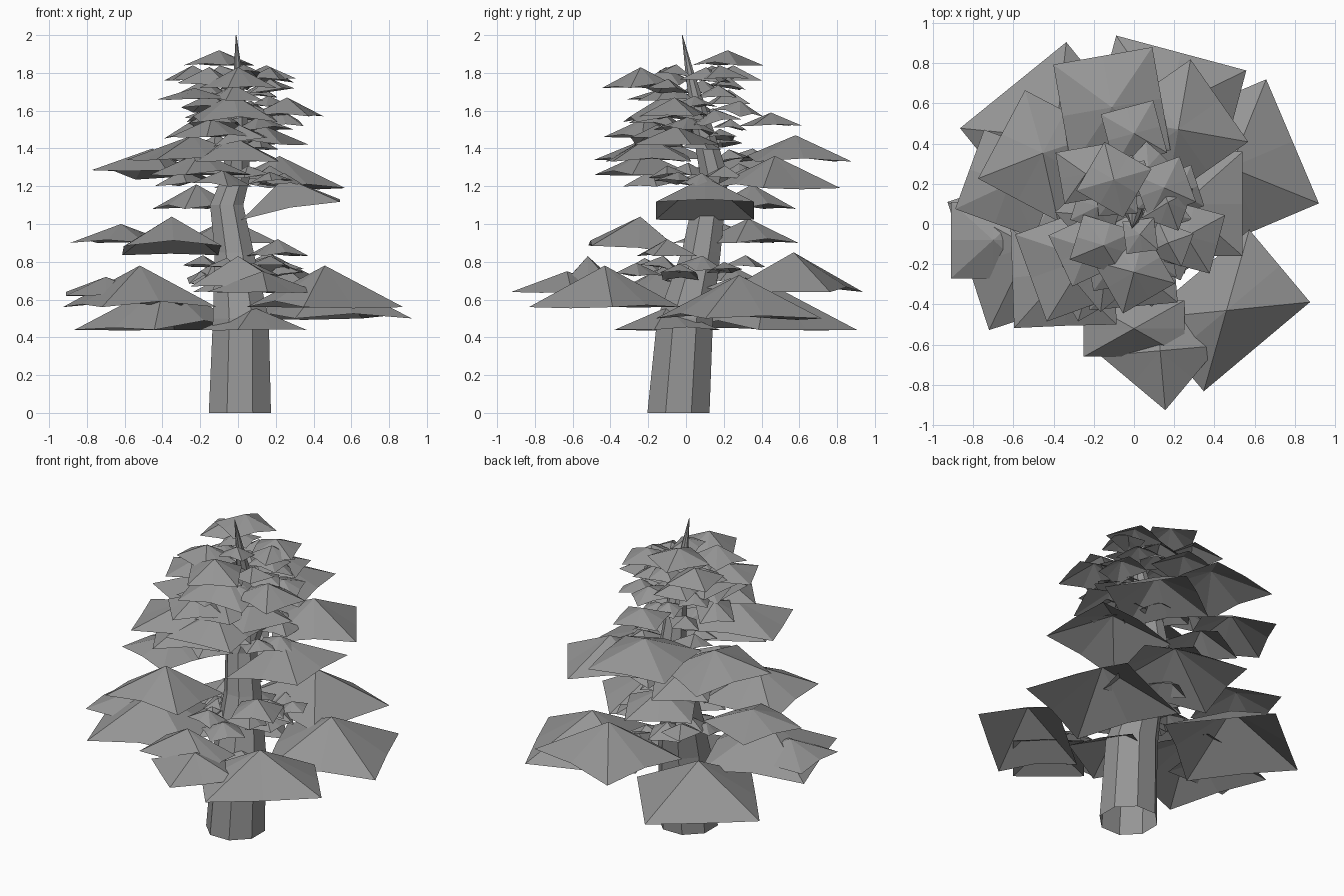
import bpy
import bmesh
import math
import random
from mathutils import Matrix, Vector

random.seed(7)
if "Cube" in bpy.data.objects:
    bpy.data.objects.remove(bpy.data.objects["Cube"])

# One plain grey for bark and foliage
grey = bpy.data.materials.new("plain_grey")
grey.use_nodes = True
grey.diffuse_color = (0.3, 0.3, 0.3, 1)
grey.node_tree.nodes["Principled BSDF"].inputs["Base Color"].default_value = grey.diffuse_color


def make_object(name, bm):
    mesh = bpy.data.meshes.new(name)
    bm.to_mesh(mesh)
    bm.free()
    mesh.materials.append(grey)
    obj = bpy.data.objects.new(name, mesh)
    bpy.context.collection.objects.link(obj)


def add_pad(bm, x, y, z, length, width, angle, rise, lift=0.0):
    """Folded rectangular leaf sheet: raised centre, eight rim points, far end lifted."""
    place = (Matrix.Translation((x, y, z)) @ Matrix.Rotation(math.radians(angle), 4, "Z")
             @ Matrix.Rotation(-lift, 4, "Y"))
    rim = []
    for i in range(8):
        turn = i * math.pi / 4
        u, v = round(math.cos(turn)), round(math.sin(turn))
        fold = random.uniform(-0.05, 0.25) * rise if i % 2 == 0 else 0
        rim.append(bm.verts.new(place @ Vector((u * length / 2, v * width / 2, fold))))
    peak = bm.verts.new(place @ Vector((0, 0, rise)))
    for i in range(8):
        bm.faces.new((peak, rim[i], rim[(i + 1) % 8]))


def add_random_pad(bm, turn, reach, height, size):
    add_pad(bm, reach * math.cos(turn), 0.08 + reach * math.sin(turn), height, size,
            size * random.uniform(0.8, 1), random.uniform(0, 360), size * 0.33,
            random.uniform(-0.2, 0.2))


# Trunk: crooked, tapering eight-sided column, open below, ending in a spike
# (x, y, z, radius)
trunk_path = [
    (0.01, -0.04, 0, 0.178), (0.015, -0.005, 0.5, 0.16), (-0.02, 0.08, 0.85, 0.112),
    (-0.06, 0.12, 1.1, 0.095), (-0.01, 0.15, 1.25, 0.08), (0, 0.09, 1.5, 0.06),
    (0, 0.02, 1.8, 0.025), (-0.01, -0.02, 2, 0.002),
]
bm = bmesh.new()
rings = []
for x, y, z, r in trunk_path:
    rings.append([bm.verts.new((x + r * math.cos(a), y + r * math.sin(a), z))
                  for a in (math.tau * (i + 0.5) / 8 for i in range(8))])
for low, high in zip(rings, rings[1:]):
    for i in range(8):
        j = (i + 1) % 8
        bm.faces.new((low[i], low[j], high[j], high[i]))
make_object("trunk", bm)

# Lower foliage: wide pads spread around the trunk
# (x, y, z, length, width, angle, rise)
lower_pads = [
    (0.46, -0.43, 0.56, 0.69, 0.47, 40, 0.22),
    (0.48, 0.28, 0.5, 0.67, 0.67, -67, 0.23),
    (0.13, -0.63, 0.64, 0.42, 0.42, -40, 0.11),
    (0, -0.52, 0.67, 0.5, 0.28, 0, 0.16),
    (-0.52, -0.11, 0.56, 0.67, 0.64, -72, 0.22),
    (-0.7, -0.08, 0.62, 0.42, 0.38, 0, 0.1),
    (-0.39, 0.43, 0.44, 0.68, 0.67, 39, 0.25),
    (0.16, 0.57, 0.64, 0.67, 0.58, -15, 0.21),
    (0.08, -0.1, 0.44, 0.42, 0.4, 30, 0.12),
]
bm = bmesh.new()
for pad in lower_pads:
    add_pad(bm, *pad)
make_object("lower_foliage", bm)

# Middle foliage: medium pads, some with one end lifted
middle_pads = [
    (-0.35, -0.26, 0.86, 0.5, 0.51, -88, 0.18, 0.1),
    (-0.62, 0.2, 0.9, 0.42, 0.42, -20, 0.1),
    (0.21, -0.1, 0.83, 0.26, 0.25, 20, 0.09),
    (-0.05, 0.33, 0.9, 0.4, 0.38, 30, 0.13),
    (0.28, 0.1, 1.07, 0.53, 0.52, 0, 0.18, 0.18),
    (0.22, 0.47, 1.19, 0.5, 0.5, 35, 0.17),
    (-0.22, 0.35, 1.08, 0.34, 0.34, 30, 0.13),
    (-0.11, 0.58, 1.33, 0.5, 0.52, 10, 0.14),
    (-0.46, 0.34, 1.26, 0.5, 0.45, 62, 0.14, -0.1),
    (-0.02, -0.2, 1.33, 0.44, 0.42, 5, 0.13),
    (-0.24, -0.17, 1.34, 0.58, 0.46, 20, 0.13),
    (-0.2, -0.22, 1.26, 0.4, 0.38, 30, 0.12),
    (0.14, -0.05, 1.42, 0.36, 0.34, -25, 0.1),
]
bm = bmesh.new()
for pad in middle_pads:
    add_pad(bm, *pad)
make_object("middle_foliage", bm)

# Crown: small pads, the outer ones placed by hand
crown_pads = [
    (-0.1, 0.22, 1.84, 0.28, 0.27, 60, 0.08),
    (0, -0.24, 1.72, 0.3, 0.3, 30, 0.11),
    (0.15, 0.18, 1.77, 0.25, 0.24, 20, 0.07),
    (-0.24, 0.25, 1.76, 0.26, 0.26, 10, 0.08),
    (-0.23, -0.12, 1.66, 0.3, 0.28, 25, 0.06),
    (0.26, -0.06, 1.57, 0.32, 0.3, -15, 0.1),
    (0, 0.45, 1.52, 0.27, 0.27, 15, 0.07),
    (-0.03, -0.1, 1.54, 0.42, 0.4, 10, 0.15),
    (-0.14, -0.22, 1.46, 0.32, 0.3, 40, 0.1),
]
bm = bmesh.new()
for pad in crown_pads:
    add_pad(bm, *pad)
# Filler pads wound around the upper trunk
for i in range(24):
    add_random_pad(bm, i * 2.4, random.uniform(0.1, 0.26), 1.4 + 0.017 * i,
                   random.uniform(0.16, 0.28))
make_object("crown_foliage", bm)

# Small tufts close to the trunk between the tiers
bm = bmesh.new()
for height, count, spread in ((0.68, 14, 0.38), (1.24, 10, 0.3)):
    for i in range(count):
        add_random_pad(bm, math.tau * i / count, random.uniform(0.12, spread),
                       height + random.uniform(-0.05, 0.1), random.uniform(0.14, 0.24))
make_object("inner_tufts", bm)
